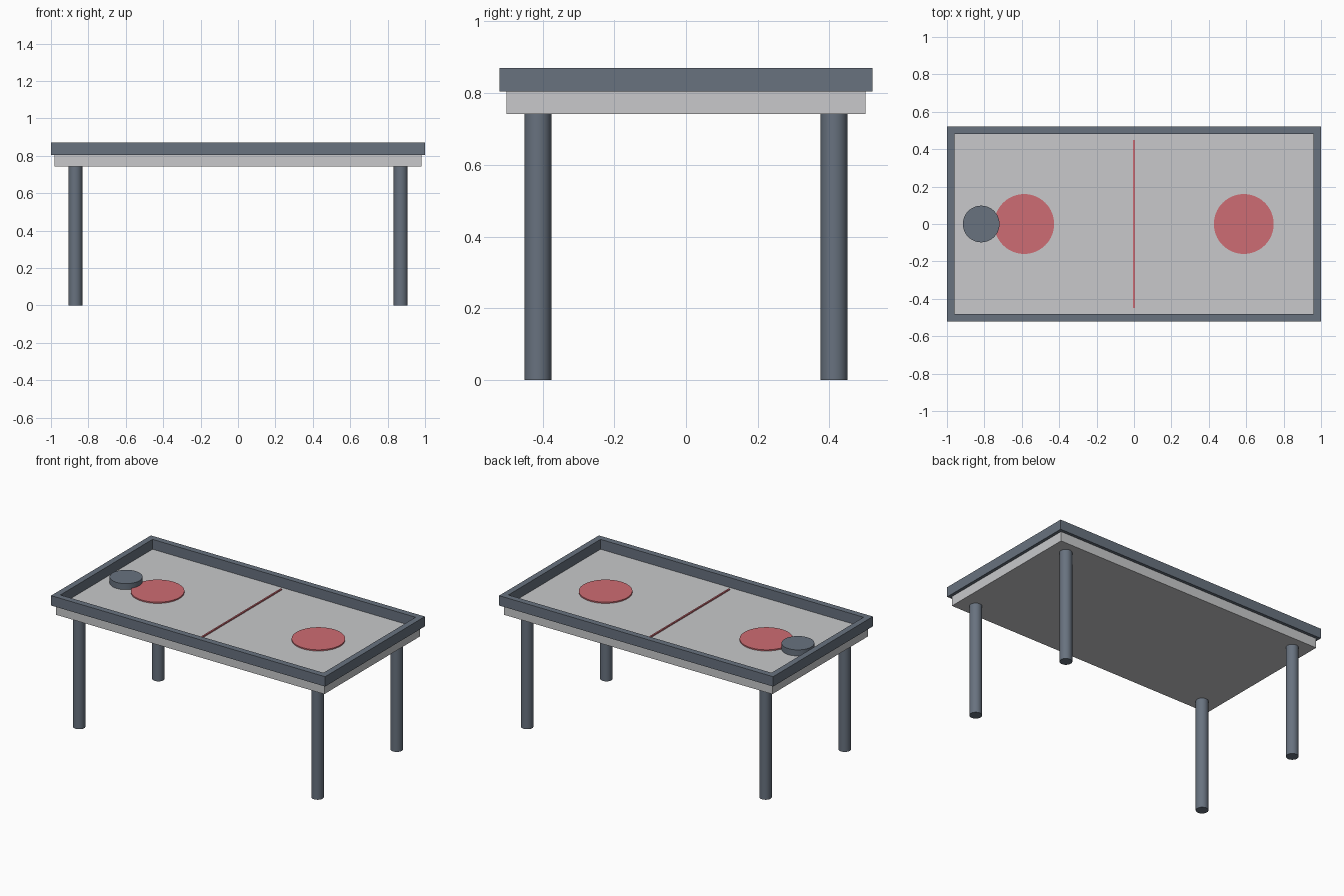
import bpy, bmesh, math
from mathutils import Matrix

cube = bpy.data.objects.get("Cube")
if cube:
    bpy.data.objects.remove(cube, do_unlink=True)


def material(name, rgb):
    """Flat material from an sRGB 0-255 colour."""
    lin = [((c / 255 + 0.055) / 1.055) ** 2.4 for c in rgb] + [1.0]
    m = bpy.data.materials.new(name)
    m.use_nodes = True
    m.diffuse_color = lin
    bsdf = m.node_tree.nodes["Principled BSDF"]
    bsdf.inputs["Base Color"].default_value = lin
    bsdf.inputs["Roughness"].default_value = 0.6
    return m


SLATE = material("slate grey", (104, 114, 127))
PALE = material("pale grey", (200, 201, 203))
RED = material("soft red", (206, 108, 115))


def finish(name, bm, mat, smooth=False):
    bmesh.ops.recalc_face_normals(bm, faces=bm.faces)
    mesh = bpy.data.meshes.new(name)
    bm.to_mesh(mesh)
    bm.free()
    mesh.materials.append(mat)
    ob = bpy.data.objects.new(name, mesh)
    bpy.context.collection.objects.link(ob)
    if smooth:
        bpy.ops.object.select_all(action="DESELECT")
        ob.select_set(True)
        bpy.context.view_layer.objects.active = ob
        bpy.ops.object.shade_smooth_by_angle(angle=math.radians(40))
    return ob


def box(name, hx, hy, z0, z1, mat):
    bm = bmesh.new()
    bmesh.ops.create_cube(bm, size=1, matrix=Matrix.Translation((0, 0, (z0 + z1) / 2))
                          @ Matrix.Diagonal((2 * hx, 2 * hy, z1 - z0, 1)))
    return finish(name, bm, mat)


def cylinder(name, x, y, r, z0, z1, mat, sides=48):
    bm = bmesh.new()
    bmesh.ops.create_cone(bm, cap_ends=True, segments=sides, radius1=r, radius2=r,
                          depth=z1 - z0, matrix=Matrix.Translation((x, y, (z0 + z1) / 2)))
    return finish(name, bm, mat, smooth=True)


LEG_TOP, FLOOR, RIM_TOP = 0.742, 0.805, 0.87

# Table bed
box("table_bed", 0.98, 0.50, LEG_TOP, FLOOR, PALE)

# Raised rim: a rectangular section carried round the four corners
bm = bmesh.new()
section = [(1.0, 0.52, FLOOR), (1.0, 0.52, RIM_TOP), (0.96, 0.48, RIM_TOP), (0.96, 0.48, FLOOR)]
rings = [[bm.verts.new((sx * x, sy * y, z)) for x, y, z in section]
         for sx, sy in ((1, 1), (-1, 1), (-1, -1), (1, -1))]
for i in range(4):
    a, b = rings[i], rings[(i + 1) % 4]
    for j in range(4):
        k = (j + 1) % 4
        bm.faces.new((a[j], a[k], b[k], b[j]))
finish("rim", bm, SLATE)

# Legs
for sx, side in ((1, "left"), (-1, "right")):
    for sy, end in ((-1, "front"), (1, "back")):
        cylinder(f"{end}_{side}_leg", sx * 0.87, sy * 0.413, 0.0375, 0, LEG_TOP, SLATE)

# Painted markings
for sx, side in ((1, "left"), (-1, "right")):
    cylinder(f"{side}_circle", sx * 0.587, 0, 0.16, FLOOR, FLOOR + 0.008, RED, 64)
box("centre_line", 0.005, 0.45, FLOOR, FLOOR + 0.008, RED)

# Puck
cylinder("puck", -0.817, 0, 0.098, FLOOR, FLOOR + 0.04, SLATE)
